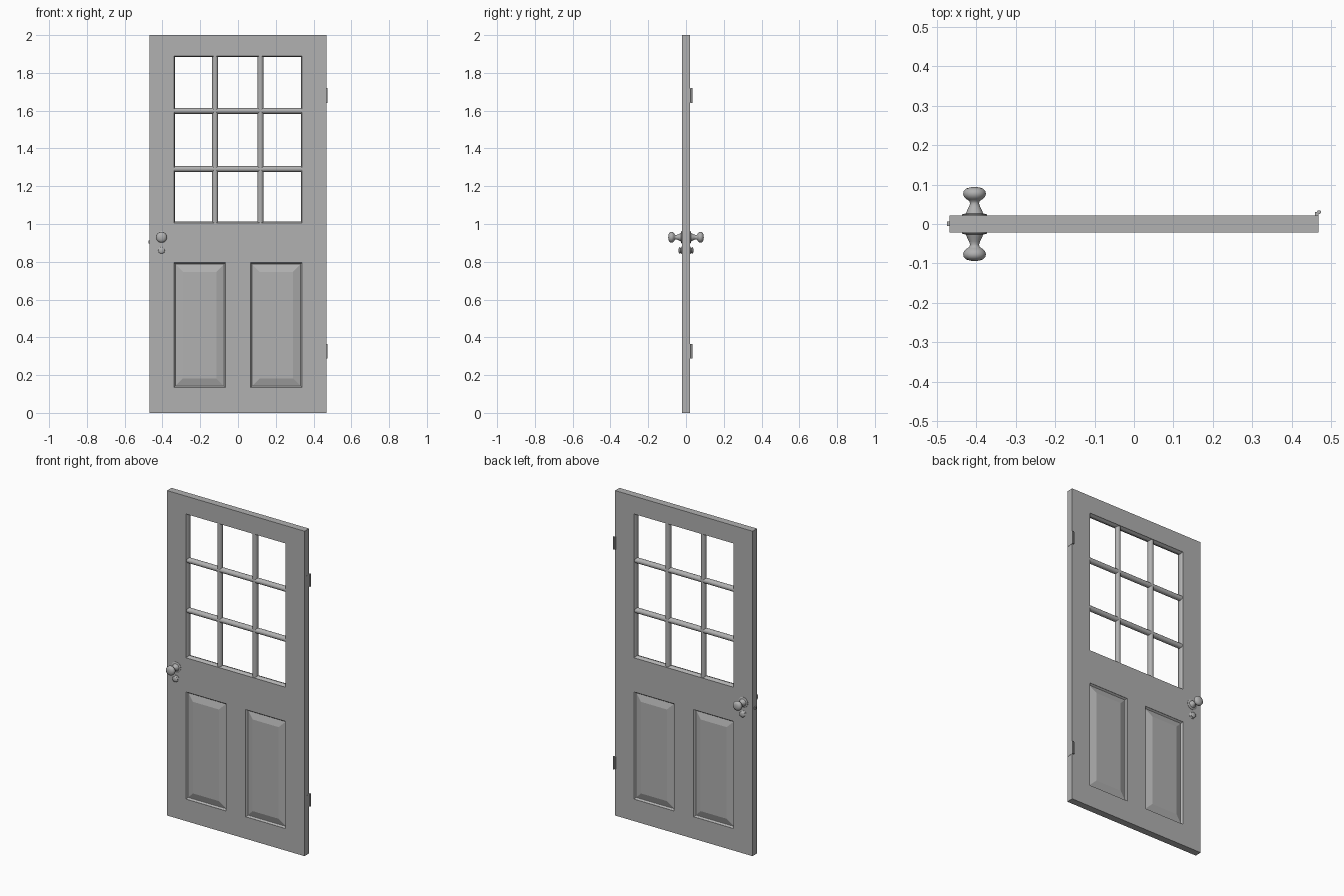
import bpy, bmesh, math
from mathutils import Matrix, Vector

if "Cube" in bpy.data.objects:
    bpy.data.objects.remove(bpy.data.objects["Cube"])

HALF_W, HALF_T, HEIGHT = 0.468, 0.0215, 2.0
WINDOW = (-0.34, 0.34, 1.005, 1.89)          # x0, x1, z0, z1
PANELS = [(-0.34, -0.067, 0.135, 0.795), (0.067, 0.34, 0.135, 0.795)]

# One dark grey for the whole door
grey = bpy.data.materials.new("dark_grey")
grey.diffuse_color = (0.44, 0.44, 0.44, 1)
grey.use_nodes = True
grey.node_tree.nodes["Principled BSDF"].inputs["Base Color"].default_value = grey.diffuse_color


def finish(name, bm, smooth=False):
    bmesh.ops.recalc_face_normals(bm, faces=bm.faces[:])
    mesh = bpy.data.meshes.new(name)
    bm.to_mesh(mesh)
    bm.free()
    mesh.materials.append(grey)
    ob = bpy.data.objects.new(name, mesh)
    bpy.context.collection.objects.link(ob)
    if smooth:
        bpy.ops.object.select_all(action='DESELECT')
        ob.select_set(True)
        bpy.context.view_layer.objects.active = ob
        bpy.ops.object.shade_smooth_by_angle(angle=math.radians(50))
    return ob


def rect_loft(name, rect, profile, close):
    """Sweep an (inset, y) profile round a rectangle; close as a ring or cap the ends."""
    x0, x1, z0, z1 = rect
    bm = bmesh.new()
    rings = [[bm.verts.new(p) for p in ((x0 + i, y, z0 + i), (x1 - i, y, z0 + i),
                                        (x1 - i, y, z1 - i), (x0 + i, y, z1 - i))]
             for i, y in profile]
    pairs = list(zip(rings, rings[1:]))
    if close:
        pairs.append((rings[-1], rings[0]))
    else:
        bm.faces.new(rings[0])
        bm.faces.new(rings[-1])
    for a, b in pairs:
        for k in range(4):
            n = (k + 1) % 4
            bm.faces.new((a[k], a[n], b[n], b[k]))
    return finish(name, bm)


def bar(name, start, end):
    """Glazing bar with a rounded cross-section between two points."""
    start, end = Vector(start), Vector(end)
    side = (end - start).normalized().cross(Vector((0, 1, 0)))
    angles = [math.tau * (k + 0.5) / 16 for k in range(16)]
    bm = bmesh.new()
    ring = [bm.verts.new(start + side * 0.016 * math.cos(a) + Vector((0, 0.017 * math.sin(a), 0)))
            for a in angles]
    face = bm.faces.new(ring)
    out = bmesh.ops.extrude_face_region(bm, geom=[face], use_keep_orig=True)
    moved = [g for g in out['geom'] if isinstance(g, bmesh.types.BMVert)]
    bmesh.ops.translate(bm, verts=moved, vec=end - start)
    return finish(name, bm, smooth=True)


def box(name, x, y, z):
    bm = bmesh.new()
    size = Matrix.Diagonal((x[1] - x[0], y[1] - y[0], z[1] - z[0], 1))
    mid = Matrix.Translation((sum(x) / 2, sum(y) / 2, sum(z) / 2))
    bmesh.ops.create_cube(bm, size=1, matrix=mid @ size)
    return finish(name, bm)


def lathe(name, x, z, profile, sign, steps=32):
    """Turn a (radius, y) profile about a y-direction axis."""
    bm = bmesh.new()
    vs = [bm.verts.new((x + r, sign * y, z)) for r, y in profile]
    es = [bm.edges.new(p) for p in zip(vs, vs[1:])]
    bmesh.ops.spin(bm, geom=vs + es, cent=(x, 0, z), axis=(0, 1, 0),
                   angle=math.tau, steps=steps)
    bmesh.ops.remove_doubles(bm, verts=bm.verts[:], dist=1e-5)
    return finish(name, bm, smooth=True)


# Door slab: a grid of cells with the openings left out, extruded to thickness
openings = [WINDOW] + PANELS
xs = sorted({-HALF_W, HALF_W} | {v for o in openings for v in o[:2]})
zs = sorted({0, HEIGHT} | {v for o in openings for v in o[2:]})
bm = bmesh.new()
grid = {(x, z): bm.verts.new((x, -HALF_T, z)) for x in xs for z in zs}
for xa, xb in zip(xs, xs[1:]):
    for za, zb in zip(zs, zs[1:]):
        cx, cz = (xa + xb) / 2, (za + zb) / 2
        if not any(o[0] < cx < o[1] and o[2] < cz < o[3] for o in openings):
            bm.faces.new([grid[k] for k in ((xa, za), (xb, za), (xb, zb), (xa, zb))])
bmesh.ops.delete(bm, geom=[v for v in bm.verts if not v.link_faces], context='VERTS')
out = bmesh.ops.extrude_face_region(bm, geom=bm.faces[:], use_keep_orig=True)
bmesh.ops.translate(bm, vec=(0, 2 * HALF_T, 0),
                    verts=[g for g in out['geom'] if isinstance(g, bmesh.types.BMVert)])
finish("door_slab", bm)

# Window bead and glazing bars
rect_loft("window_bead", WINDOW,
          [(0, -0.018), (0.007, -0.006), (0.007, 0.006), (0, 0.018)], True)
wx0, wx1, wz0, wz1 = WINDOW
for i, (x, z) in enumerate(((-0.121, 1.291), (0.119, 1.599))):
    bar(f"vertical_bar_{i + 1}", (x, 0, wz0), (x, 0, wz1))
    bar(f"horizontal_bar_{i + 1}", (wx0, 0, z), (wx1, 0, z))

# Raised lower panels with a moulded groove
half = [(0.048, 0.0219), (0.011, 0.01), (0.008, 0.01), (0, 0.0205)]
profile = [(i, -y) for i, y in half] + half[::-1]
for i, rect in enumerate(PANELS):
    rect_loft(f"raised_panel_{i + 1}", rect, profile, False)

# Knobs and deadbolt locks on both faces
knob = [(0, 0.020), (0.032, 0.020), (0.032, 0.0235), (0.029, 0.0255), (0.022, 0.0265),
        (0.019, 0.034), (0.014, 0.044), (0.0115, 0.052), (0.013, 0.058), (0.020, 0.063),
        (0.026, 0.068), (0.029, 0.076), (0.0275, 0.084), (0.021, 0.090),
        (0.011, 0.0932), (0, 0.094)]
lock = [(0, 0.020), (0.020, 0.020), (0.020, 0.0235), (0.016, 0.0255), (0.013, 0.028),
        (0.016, 0.030), (0.0175, 0.033), (0.016, 0.036), (0.010, 0.0385), (0, 0.039)]
for side, sign in (("front", -1), ("back", 1)):
    lathe(f"{side}_knob", -0.405, 0.93, knob, sign)
    lathe(f"{side}_lock", -0.405, 0.86, lock, sign)

# Latch plate and bolt on the left edge
box("latch_plate", (-0.4685, -0.46), (-0.012, 0.012), (0.87, 0.94))
box("latch_bolt", (-0.475, -0.46), (-0.005, 0.006), (0.897, 0.913))

# Hinges on the right edge: leaf and knuckle
for name, z in (("lower", 0.327), ("upper", 1.68)):
    box(f"{name}_hinge_leaf", (0.46, 0.469), (-0.014, 0.03), (z - 0.038, z + 0.038))
    bm = bmesh.new()
    bmesh.ops.create_cone(bm, cap_ends=True, segments=16, radius1=0.005, radius2=0.005,
                          depth=0.078, matrix=Matrix.Translation((0.470, 0.03, z)))
    finish(f"{name}_hinge_knuckle", bm, smooth=True)
